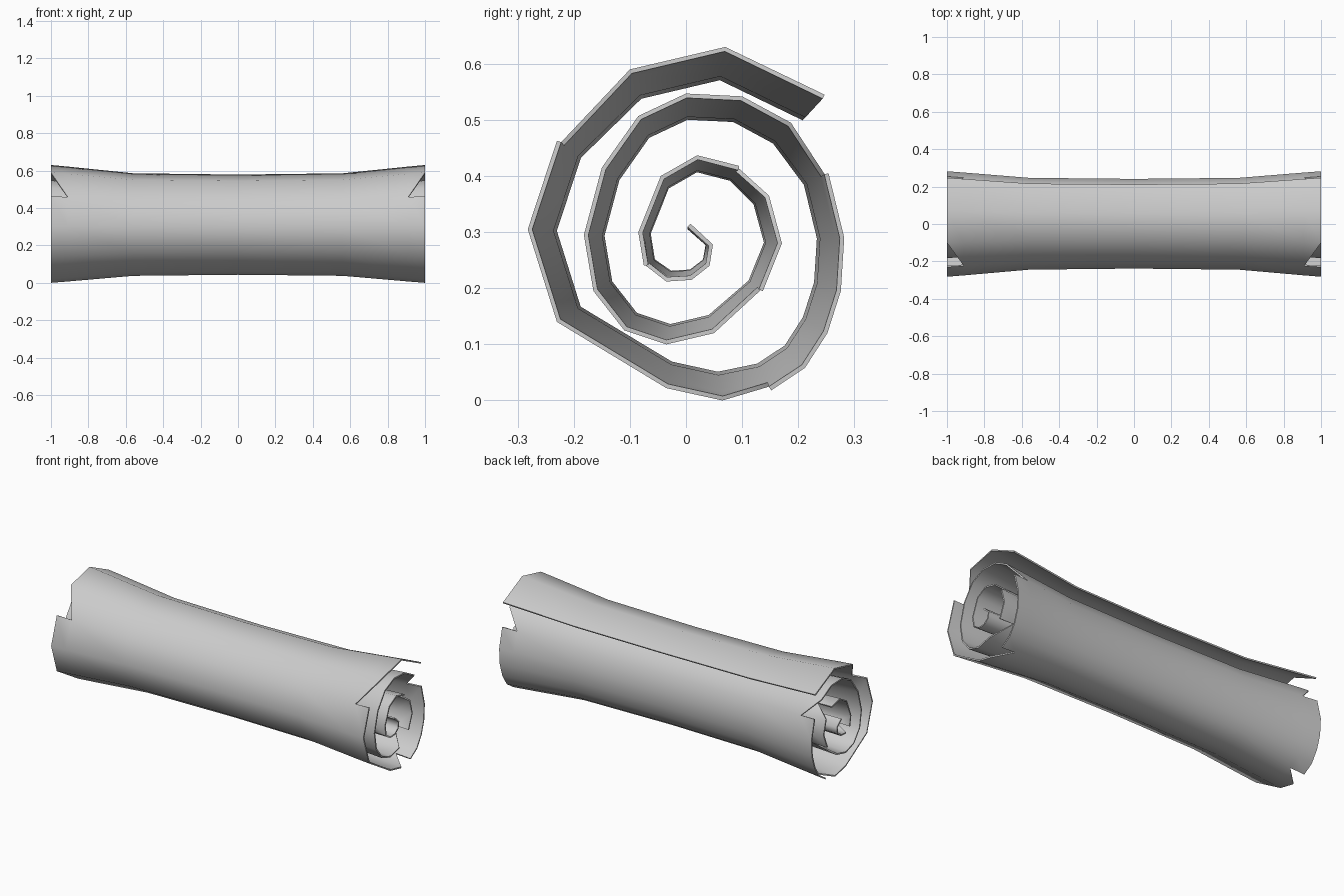
import bpy, math

if "Cube" in bpy.data.objects:
    bpy.data.objects.remove(bpy.data.objects["Cube"])

# Spiral cross-section (y, z) at the flared ends, from the free outer edge inwards
SPIRAL = [(.247, .545), (.07, .63), (-.10, .59), (-.23, .463), (-.282, .305),
          (-.23, .14), (-.035, .022), (.065, 0), (.152, .018), (.212, .058),
          (.252, .12), (.276, .195), (.282, .29), (.254, .405), (.187, .495),
          (.10, .542), (0, .547), (-.085, .507), (-.15, .415), (-.182, .295),
          (-.165, .195), (-.11, .125), (-.035, .10), (.05, .12), (.137, .195),
          (.171, .28), (.148, .365), (.095, .418), (.02, .437), (-.045, .40),
          (-.085, .30), (-.075, .24), (-.035, .212), (.01, .215), (.042, .24),
          (.048, .278), (.008, .315)]

# Rows along the length: position and cross-section scale (waisted in the middle)
ROWS = [(-1, 1), (-.91, .975), (-.56, .87), (0, .85), (.56, .87), (.91, .975), (1, 1)]
CY, CZ = .01, .288

# Torn notches at both ends: (column where the tear is deep, column it runs out at)
TEARS = [(3, 2), (8, 7), (13, 14), (24, 23), (27, 26), (31, 32)]
tear_at = {min(t): t for t in TEARS}

n, last = len(SPIRAL), len(ROWS) - 1
verts = [(x, CY + (y - CY) * s, CZ + (z - CZ) * s) for x, s in ROWS for y, z in SPIRAL]


def vid(row, col):
    return row * n + col


faces = []
for r in range(last):
    for c in range(n - 1):
        quad = [vid(r, c), vid(r, c + 1), vid(r + 1, c + 1), vid(r + 1, c)]
        if c in tear_at and r in (0, last - 1):
            # drop the corner on the rim at the deep side of the tear
            quad.remove(vid(0 if r == 0 else last, tear_at[c][0]))
        faces.append(quad)

# Rolled sheet
mesh = bpy.data.meshes.new("rolled_sheet")
mesh.from_pydata(verts, [], faces)
mesh.update()
sheet = bpy.data.objects.new("rolled_sheet", mesh)
bpy.context.collection.objects.link(sheet)

paper = bpy.data.materials.new("paper_grey")
paper.diffuse_color = (.6, .6, .6, 1)
paper.use_nodes = True
paper.node_tree.nodes["Principled BSDF"].inputs["Base Color"].default_value = paper.diffuse_color
mesh.materials.append(paper)

# Thin paper thickness, added towards the inside of the roll
bpy.context.view_layer.objects.active = sheet
sheet.select_set(True)
solid = sheet.modifiers.new("thickness", 'SOLIDIFY')
solid.thickness = .008
solid.offset = -1
bpy.ops.object.modifier_apply(modifier=solid.name)
bpy.ops.object.shade_smooth_by_angle(angle=math.radians(65))
